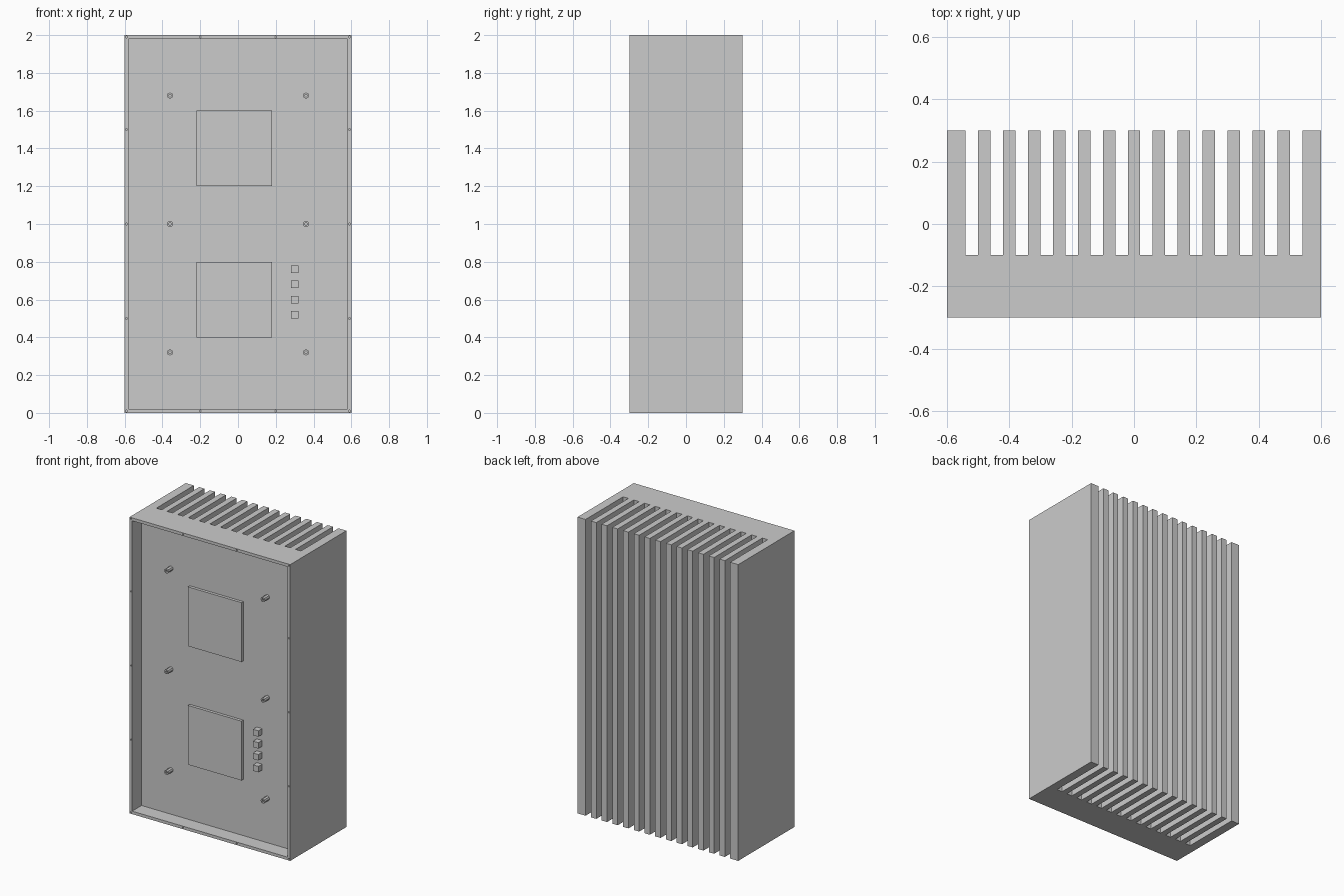
import bpy, bmesh
from mathutils import Matrix

if "Cube" in bpy.data.objects:
    bpy.data.objects.remove(bpy.data.objects["Cube"])

FLOOR = -0.2  # y of the recessed front panel


def finish(bm, name):
    bmesh.ops.recalc_face_normals(bm, faces=bm.faces)
    mesh = bpy.data.meshes.new(name)
    bm.to_mesh(mesh)
    bm.free()
    ob = bpy.data.objects.new(name, mesh)
    bpy.context.collection.objects.link(ob)
    return ob


def box(name, x, z, w, h, depth):
    """Block standing out from the recessed panel towards the front."""
    bm = bmesh.new()
    bmesh.ops.create_cube(bm, size=1, matrix=Matrix.Translation(
        (x, FLOOR - depth / 2, z)) @ Matrix.Diagonal((w, depth, h, 1)))
    return finish(bm, name)


def cylinder(bm, x, y0, y1, z, r, sides):
    bmesh.ops.create_cone(bm, cap_ends=True, segments=sides, radius1=r, radius2=r,
                          depth=y1 - y0, matrix=Matrix.Translation((x, (y0 + y1) / 2, z))
                          @ Matrix.Rotation(1.5707963, 4, 'X'))


def sink(bm, face, rim, depth):
    """Inset a front-facing face and push its middle back."""
    bmesh.ops.inset_region(bm, faces=[face], thickness=rim, use_even_offset=True)
    new = bmesh.ops.extrude_face_region(bm, geom=[face])['geom']
    if face.is_valid:
        bmesh.ops.delete(bm, geom=[face], context='FACES_ONLY')
    verts = [v for v in new if isinstance(v, bmesh.types.BMVert)]
    bmesh.ops.translate(bm, verts=verts, vec=(0, depth, 0))


def front_face(bm):
    bm.normal_update()
    return min((f for f in bm.faces if abs(f.normal.y) > 0.9),
               key=lambda f: f.calc_center_median().y)


# Housing: comb-shaped heat sink profile raised to full height
profile = [(-0.6, -0.3), (0.6, -0.3), (0.6, 0.3)]
for i in range(14):
    c = 0.52 - 0.08 * i
    profile += [(c + 0.02, 0.3), (c + 0.02, -0.1), (c - 0.02, -0.1), (c - 0.02, 0.3)]
profile.append((-0.6, 0.3))
bm = bmesh.new()
base = bm.faces.new([bm.verts.new((x, y, 0)) for x, y in profile])
top = bmesh.ops.extrude_face_region(bm, geom=[base])['geom']
bmesh.ops.translate(bm, verts=[v for v in top if isinstance(v, bmesh.types.BMVert)], vec=(0, 0, 2))
if not any(f.calc_center_median().z < 0.001 for f in bm.faces):
    bm.faces.new([v for v in bm.verts if v.co.z < 0.001])
bmesh.ops.recalc_face_normals(bm, faces=bm.faces)

# Recess in the front with a thin rim
sink(bm, front_face(bm), 0.02, 0.1)
housing = finish(bm, "heat_sink_housing")

# Tiny screw holes around the rim
bm = bmesh.new()
holes = [(x, z) for x in (-0.59, 0.59) for z in (0.01, 0.5, 1.0, 1.5, 1.99)]
holes += [(x, z) for x in (-0.2, 0.2) for z in (0.01, 1.99)]
for x, z in holes:
    cylinder(bm, x, -0.32, -0.26, z, 0.005, 8)
cutter = finish(bm, "screw_hole_cutter")
cutter.hide_render = True
cutter.hide_set(True)
mod = housing.modifiers.new("screw_holes", 'BOOLEAN')
mod.operation = 'DIFFERENCE'
mod.solver = 'EXACT'
mod.object = cutter

# Raised contact plates
for name, z in (("lower", 0.6), ("upper", 1.4)):
    box(name + "_contact_plate", -0.02, z, 0.4, 0.4, 0.02)

# Column of small blocks
for i in range(4):
    box(f"small_block_{i + 1}", 0.3, 0.52 + 0.08 * i, 0.04, 0.04, 0.04)

# Hollow mounting posts
for i, x in enumerate((-0.36, 0.36)):
    for j, z in enumerate((0.32, 1.0, 1.68)):
        bm = bmesh.new()
        cylinder(bm, x, FLOOR - 0.05, FLOOR, z, 0.016, 8)
        bmesh.ops.recalc_face_normals(bm, faces=bm.faces)
        sink(bm, front_face(bm), 0.008, 0.04)
        finish(bm, f"mounting_post_{i + 1}_{j + 1}")
